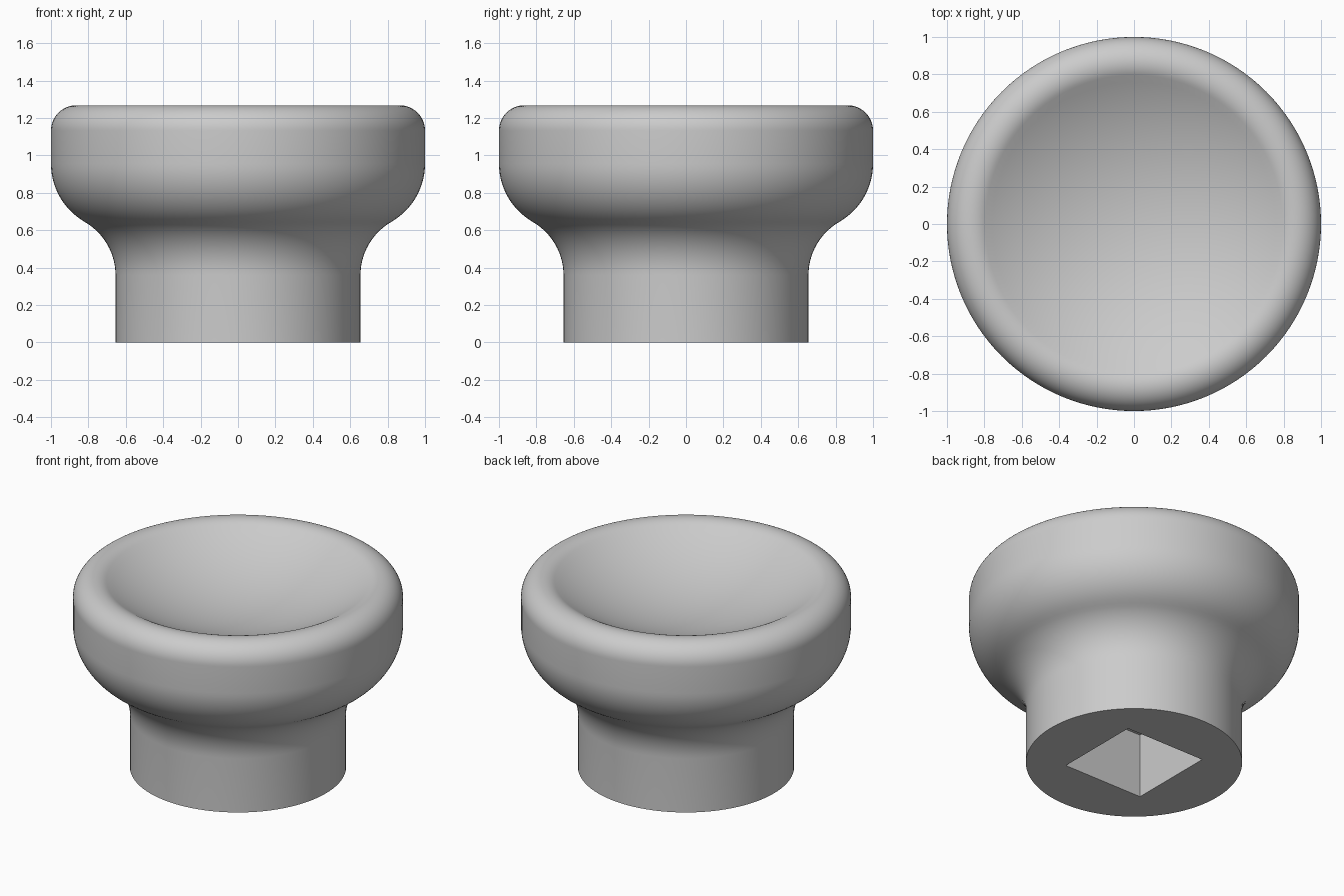
import bpy
import bmesh
from math import radians, sin, cos, pi
from mathutils import Matrix, Vector

cube = bpy.data.objects.get("Cube")
if cube:
    bpy.data.objects.remove(cube, do_unlink=True)

# Single plain grey
grey = bpy.data.materials.new("plain grey")
grey.use_nodes = True
colour = (0.6, 0.6, 0.6, 1)
grey.diffuse_color = colour
grey.node_tree.nodes["Principled BSDF"].inputs["Base Color"].default_value = colour


def arc(cx, cz, r, start, end, steps):
    """Points on an arc in the radius-height plane, angles in degrees."""
    angles = [radians(start + (end - start) * i / steps) for i in range(steps + 1)]
    return [(cx + r * cos(a), cz + r * sin(a)) for a in angles]


def add_object(name, bm):
    mesh = bpy.data.meshes.new(name)
    bm.to_mesh(mesh)
    bm.free()
    mesh.materials.append(grey)
    obj = bpy.data.objects.new(name, mesh)
    bpy.context.collection.objects.link(obj)
    return obj


# Knob outline: neck, flared underside, rounded rim, dished top
DISH_ANGLE = 31
RIM_R, RIM_X, RIM_Z = 0.135, 0.865, 1.133
DISH_R = (RIM_X - RIM_R * sin(radians(DISH_ANGLE))) / sin(radians(DISH_ANGLE))
dish_z = RIM_Z + (RIM_R + DISH_R) * cos(radians(DISH_ANGLE))

profile = [(0, 0), (0.655, 0)]
profile += arc(0.983, 0.36, 0.328, 180, 120, 14)
profile += arc(0.642, 0.956, 0.358, -60, 0, 14)[1:]
profile += arc(RIM_X, RIM_Z, RIM_R, 0, 90 + DISH_ANGLE, 20)
profile += arc(0, dish_z, DISH_R, -90 + DISH_ANGLE, -90, 20)[1:]

bm = bmesh.new()
verts = [bm.verts.new((r, 0, z)) for r, z in profile]
edges = [bm.edges.new(pair) for pair in zip(verts, verts[1:])]
bmesh.ops.spin(bm, geom=verts + edges, cent=(0, 0, 0), axis=(0, 0, 1),
               angle=2 * pi, steps=128, use_duplicate=False)
bmesh.ops.remove_doubles(bm, verts=bm.verts, dist=0.0005)
bmesh.ops.recalc_face_normals(bm, faces=bm.faces)
knob = add_object("knob", bm)

# Square socket in the underside
SOCKET_SIDE, SOCKET_DEPTH = 0.586, 0.43
bm = bmesh.new()
bmesh.ops.create_cube(bm, size=1, matrix=Matrix.LocRotScale(
    Vector((0, 0, 0)), None, Vector((SOCKET_SIDE, SOCKET_SIDE, 2 * SOCKET_DEPTH))))
cutter = add_object("socket_cutter", bm)
cutter.hide_render = True

bpy.ops.object.select_all(action='DESELECT')
bpy.context.view_layer.objects.active = knob
knob.select_set(True)
cut = knob.modifiers.new("square socket", 'BOOLEAN')
cut.operation = 'DIFFERENCE'
cut.solver = 'EXACT'
cut.object = cutter
bpy.ops.object.modifier_apply(modifier=cut.name)
bpy.data.objects.remove(cutter, do_unlink=True)

bpy.ops.object.shade_smooth_by_angle(angle=radians(35))
